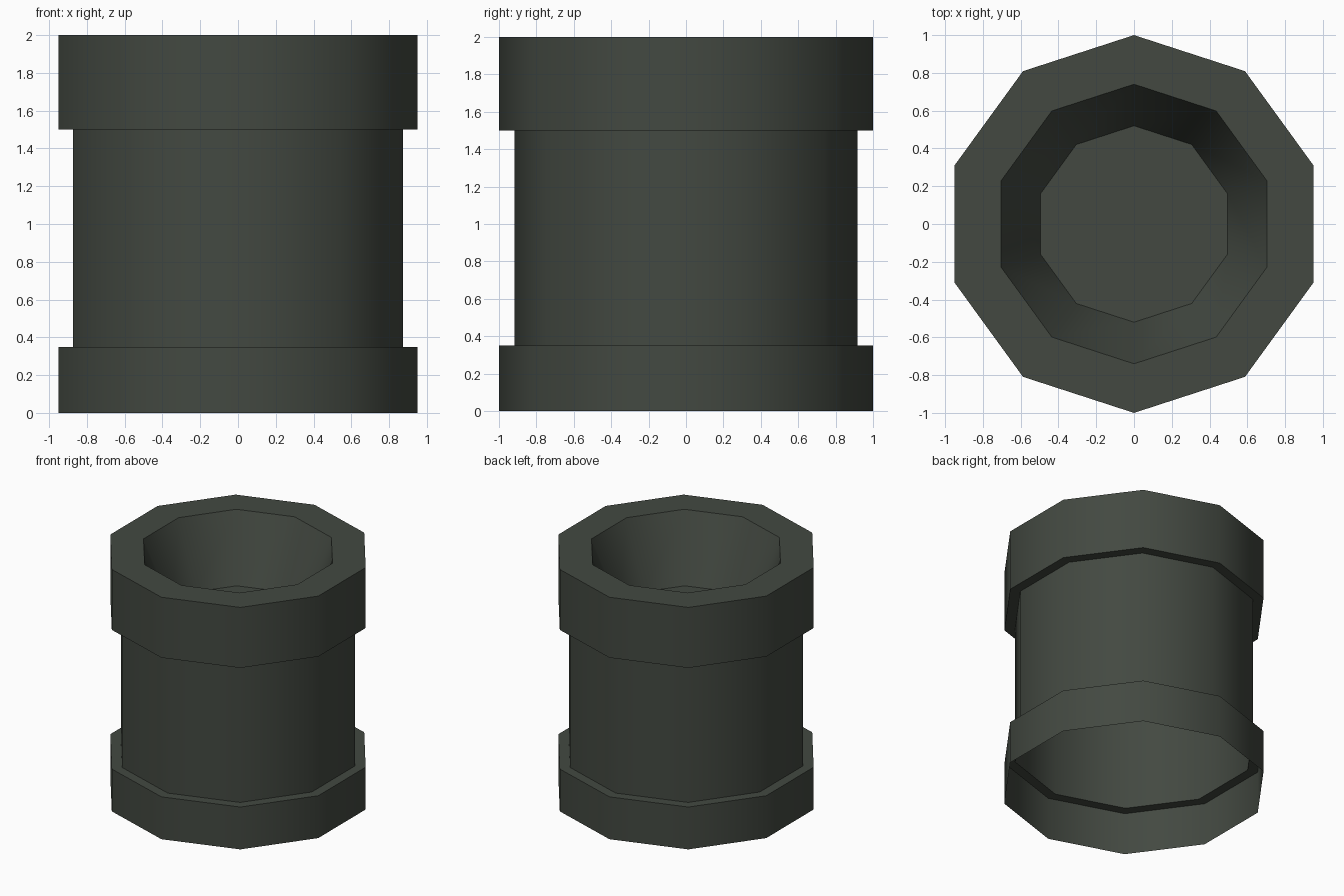
import bpy, bmesh, math

if "Cube" in bpy.data.objects:
    bpy.data.objects.remove(bpy.data.objects["Cube"])

SIDES = 10

# One flat dark green-grey
mat = bpy.data.materials.new("dark green grey")
mat.diffuse_color = (0.056, 0.066, 0.053, 1.0)
mat.use_nodes = True
mat.node_tree.nodes["Principled BSDF"].inputs["Base Color"].default_value = mat.diffuse_color


def lathe(name, profile, cap_end=False):
    """Spin (radius, z) points into a decagonal shell with crisp horizontal edges."""
    bm = bmesh.new()
    rings = []
    for r, z in profile:
        ring = []
        for j in range(SIDES):
            a = math.pi / 2 + 2 * math.pi * j / SIDES
            ring.append(bm.verts.new((r * math.cos(a), r * math.sin(a), z)))
        rings.append(ring)
    for low, high in zip(rings, rings[1:]):
        for j in range(SIDES):
            k = (j + 1) % SIDES
            bm.faces.new((low[j], low[k], high[k], high[j]))
    if cap_end:
        bm.faces.new(rings[-1])
    for f in bm.faces:
        f.smooth = True
    for ring in rings:
        for j in range(SIDES):
            e = bm.edges.get((ring[j], ring[(j + 1) % SIDES]))
            e.smooth = False
    mesh = bpy.data.meshes.new(name)
    bm.to_mesh(mesh)
    bm.free()
    mesh.materials.append(mat)
    obj = bpy.data.objects.new(name, mesh)
    bpy.context.collection.objects.link(obj)
    return obj


# Thin shell, open underneath: base collar, body, top collar, tapered well and its floor
lathe("pipe_shell", [
    (1.0, 0.0), (1.0, 0.35),
    (0.918, 0.35), (0.918, 1.5),
    (1.0, 1.5), (1.0, 2.0),
    (0.74, 2.0), (0.52, 1.47),
], cap_end=True)
